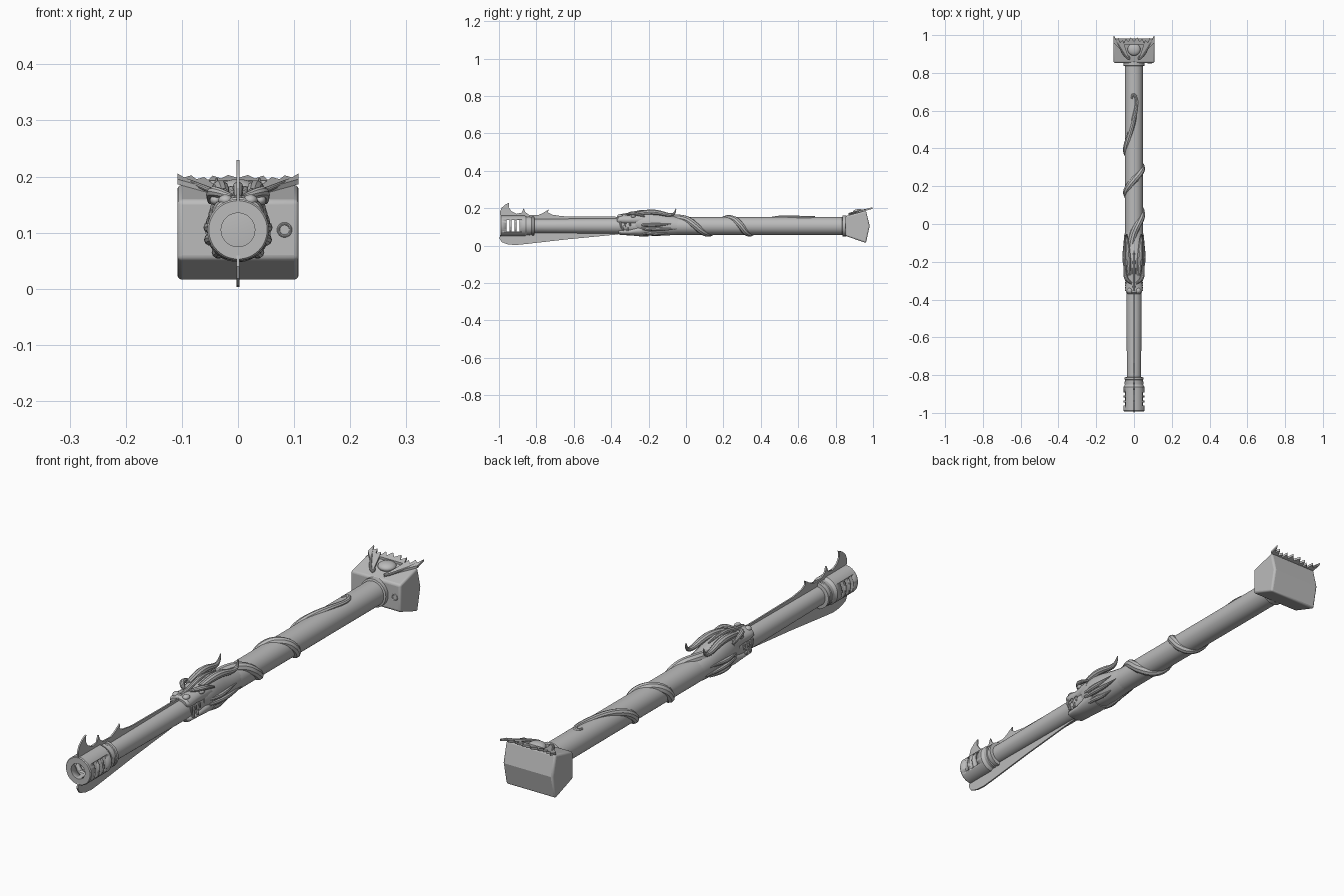
import bpy, bmesh, math
from mathutils import Vector

if "Cube" in bpy.data.objects:
    bpy.data.objects.remove(bpy.data.objects["Cube"])

C = 0.105  # height of the long axis
grey = bpy.data.materials.new("weathered grey")
grey.diffuse_color = (0.5, 0.5, 0.5, 1)
grey.use_nodes = True
grey.node_tree.nodes["Principled BSDF"].inputs["Base Color"].default_value = grey.diffuse_color


def finish(ob, angle=35):
    if not ob.data.materials:
        ob.data.materials.append(grey)
    bpy.ops.object.select_all(action='DESELECT')
    ob.select_set(True)
    bpy.context.view_layer.objects.active = ob
    bpy.ops.object.shade_smooth_by_angle(angle=math.radians(angle))
    return ob


def to_object(bm, name, angle=35):
    bmesh.ops.recalc_face_normals(bm, faces=bm.faces)
    me = bpy.data.meshes.new(name)
    bm.to_mesh(me)
    bm.free()
    ob = bpy.data.objects.new(name, me)
    bpy.context.collection.objects.link(ob)
    return finish(ob, angle)


def rings_to_object(name, rings, closed=False, angle=35):
    """Skin a row of equal vertex rings."""
    bm = bmesh.new()
    vs = [[bm.verts.new(p) for p in r] for r in rings]
    n = len(vs[0])
    for a, b in zip(vs, vs[1:] + (vs[:1] if closed else [])):
        for i in range(n):
            bm.faces.new((a[i], a[(i + 1) % n], b[(i + 1) % n], b[i]))
    if not closed:
        bm.faces.new(vs[0])
        bm.faces.new(vs[-1])
    return to_object(bm, name, angle)


def loft(name, sections, n=24, x=0, closed=False):
    """Sections are (y, centre z, half width, half height)."""
    rings = [[(x + rx * math.cos(2 * math.pi * i / n), y, z + rz * math.sin(2 * math.pi * i / n))
              for i in range(n)] for y, z, rx, rz in sections]
    return rings_to_object(name, rings, closed)


def lathe(name, profile, closed=False, n=48):
    return loft(name, [(y, C, r, r) for y, r in profile], n, closed=closed)


def plate(name, pts, thick, place):
    """Flat outline given thickness; place(u, v, t) returns the 3D point."""
    bm = bmesh.new()
    a = [bm.verts.new(place(u, v, -thick / 2)) for u, v in pts]
    b = [bm.verts.new(place(u, v, thick / 2)) for u, v in pts]
    bm.faces.new(a)
    bm.faces.new(b[::-1])
    for i in range(len(pts)):
        j = (i + 1) % len(pts)
        bm.faces.new((a[i], a[j], b[j], b[i]))
    return to_object(bm, name, 20)


def tube(name, pts, depth, radii):
    """Smooth tapering tube through points."""
    cu = bpy.data.curves.new(name, 'CURVE')
    cu.dimensions = '3D'
    cu.bevel_depth, cu.bevel_resolution, cu.use_fill_caps = depth, 3, True
    cu.resolution_u = 6
    sp = cu.splines.new('NURBS')
    sp.points.add(len(pts) - 1)
    for p, co, r in zip(sp.points, pts, radii):
        p.co, p.radius = (*co, 1), r
    sp.order_u, sp.use_endpoint_u = 3, True
    ob = bpy.data.objects.new(name, cu)
    bpy.context.collection.objects.link(ob)
    bpy.ops.object.select_all(action='DESELECT')
    ob.select_set(True)
    bpy.context.view_layer.objects.active = ob
    bpy.ops.object.convert(target='MESH')
    return finish(bpy.context.object)


def ball(name, loc, size):
    bm = bmesh.new()
    bmesh.ops.create_uvsphere(bm, u_segments=20, v_segments=12, radius=1)
    for v in bm.verts:
        v.co = Vector(loc) + Vector([a * b for a, b in zip(v.co, size)])
    return to_object(bm, name, 60)


# Shaft, barrel and hollow muzzle
lathe("main_shaft", [(-0.12, 0.047), (0.85, 0.048)])
lathe("shaft_collar", [(0.835, 0.047), (0.838, 0.055), (0.858, 0.055), (0.865, 0.05)])
lathe("barrel", [(-0.83, 0.037), (-0.37, 0.041), (-0.12, 0.041)])
lathe("barrel_collar", [(-0.852, 0.04), (-0.85, 0.049), (-0.835, 0.05), (-0.833, 0.047),
                        (-0.825, 0.047), (-0.823, 0.05), (-0.812, 0.05), (-0.81, 0.036)])
muzzle = lathe("muzzle", [(-0.992, 0.03), (-0.992, 0.052), (-0.988, 0.055), (-0.862, 0.055),
                          (-0.855, 0.05), (-0.845, 0.045), (-0.845, 0.03)], closed=True)

# Vent slots cut through the muzzle
bm = bmesh.new()
for y in (-0.953, -0.926, -0.899):
    box = bmesh.ops.create_cube(bm, size=1)["verts"]
    for v in box:
        v.co = (v.co.x * 0.3, y + v.co.y * 0.016, 0.107 + v.co.z * 0.062)
cutter = to_object(bm, "slot_cutter")
cutter.hide_render = True
cutter.hide_set(True)
cut = muzzle.modifiers.new("slots", 'BOOLEAN')
cut.object, cut.operation, cut.solver = cutter, 'DIFFERENCE', 'EXACT'

# Thin blades above and below the barrel
side = lambda y, z, t: (t, y, z)
plate("upper_fin", [(-0.99, 0.14), (-0.995, 0.18), (-0.985, 0.203), (-0.965, 0.22), (-0.945, 0.23),
                    (-0.948, 0.205), (-0.935, 0.185), (-0.905, 0.17), (-0.878, 0.176), (-0.868, 0.2),
                    (-0.86, 0.18), (-0.84, 0.165), (-0.79, 0.163), (-0.765, 0.174), (-0.735, 0.193),
                    (-0.738, 0.178), (-0.715, 0.165), (-0.66, 0.157), (-0.35, 0.154), (-0.35, 0.14)],
      0.006, side)
plate("lower_fin", [(-0.99, 0.066), (-0.998, 0.04), (-0.985, 0.018), (-0.95, 0.006), (-0.91, 0.003),
                    (-0.86, 0.008), (-0.65, 0.032), (-0.36, 0.06), (-0.36, 0.07)], 0.006, side)

# Hammer head with softened edges
block = plate("hammer_head", [(0.853, 0.052), (0.853, 0.158), (0.962, 0.187), (0.982, 0.105), (0.962, 0.014)],
              0.216, side)
bev = block.modifiers.new("soft_edges", 'BEVEL')
bev.width, bev.segments = 0.008, 3


# Ornament lying on the sloping top of the head
def slope(y):
    return 0.159 + (y - 0.853) * 0.27


top = lambda x, y, t: (x, y, slope(y) + 0.003 + t)
for s, tag in ((1, "right"), (-1, "left")):
    plate("corner_blade_" + tag,
          [(s * x, y) for x, y in ((0.025, 0.87), (0.055, 0.905), (0.108, 0.96), (0.108, 0.998),
                                  (0.096, 0.972), (0.083, 0.985), (0.074, 0.96), (0.06, 0.974), (0.05, 0.945))],
          0.009, top)
    tube("blade_ridge_" + tag, [(s * x, y, slope(y) + z) for x, y, z in
                                ((0.03, 0.89, 0.004), (0.022, 0.874, 0.006), (0.035, 0.873, 0.006),
                                 (0.07, 0.92, 0.007), (0.106, 0.995, 0.004))], 0.005, (0.8, 1, 1, 1, 0.2))
plate("back_crown", [(-0.055, 0.95), (-0.045, 0.983), (-0.03, 0.965), (-0.018, 0.988), (0, 0.968),
                     (0.018, 0.988), (0.03, 0.965), (0.045, 0.983), (0.055, 0.95)], 0.009, top)
ball("top_boss", (0, 0.925, slope(0.925)), (0.034, 0.034, 0.017))
bpy.ops.mesh.primitive_torus_add(major_radius=0.011, minor_radius=0.0025, major_segments=24, minor_segments=8,
                                 location=(0.083, 0.853, C), rotation=(math.pi / 2, 0, 0))
bpy.context.object.name = "side_ring"
finish(bpy.context.object)

# Serpent body: (distance along shaft, angle from top in degrees, thickness)
coil = [(-0.2, -30, 1.1), (-0.12, -25, 1.15), (-0.05, -5, 1.15), (0.0, 30, 1.1), (0.04, 75, 1.1),
        (0.08, 125, 1.1), (0.12, 185, 1.1), (0.15, 240, 1.1), (0.18, 295, 1.1), (0.22, 345, 1.1),
        (0.26, 395, 1.05), (0.29, 440, 1.05), (0.315, 490, 1.05), (0.34, 540, 1), (0.365, 595, 1),
        (0.4, 640, 1), (0.44, 672, 0.9), (0.5, 702, 0.8), (0.56, 722, 0.7), (0.62, 737, 0.6),
        (0.66, 740, 0.52), (0.685, 724, 0.48), (0.683, 707, 0.42), (0.663, 703, 0.3)]
tube("serpent_body", [((0.043 + 0.004 * (1.1 - r)) * math.sin(math.radians(a)), y,
                       C + (0.043 + 0.004 * (1.1 - r)) * math.cos(math.radians(a))) for y, a, r in coil],
     0.018, [r for _, _, r in coil])

# Dragon skull and jaws clasping the barrel
loft("skull", [(-0.27, 0.12, 0.044, 0.045), (-0.24, 0.12, 0.052, 0.06), (-0.2, 0.119, 0.054, 0.066),
               (-0.15, 0.114, 0.053, 0.062), (-0.09, 0.108, 0.05, 0.053), (-0.03, C, 0.046, 0.046)])
loft("upper_snout", [(-0.37, 0.137, 0.034, 0.016), (-0.362, 0.138, 0.042, 0.025), (-0.34, 0.138, 0.046, 0.029),
                     (-0.31, 0.137, 0.043, 0.027), (-0.27, 0.14, 0.047, 0.036), (-0.23, 0.14, 0.05, 0.04)])
loft("lower_jaw", [(-0.362, 0.075, 0.03, 0.012), (-0.35, 0.073, 0.04, 0.017), (-0.3, 0.073, 0.042, 0.018),
                   (-0.25, 0.08, 0.048, 0.03), (-0.2, 0.09, 0.05, 0.04)])
tube("nose_ridge", [(0, -0.355, 0.162), (0, -0.32, 0.164), (0, -0.28, 0.174), (0, -0.22, 0.186), (0, -0.14, 0.176)],
     0.009, (0.7, 1, 1, 1.1, 0.3))

# Mirrored facial parts
for s, tag in ((1, "right"), (-1, "left")):
    ball("nostril_" + tag, (s * 0.022, -0.352, 0.158), (0.013, 0.015, 0.01))
    ball("eye_" + tag, (s * 0.04, -0.282, 0.158), (0.01, 0.013, 0.009))
    tube("brow_" + tag, [(s * x, y, z) for x, y, z in
                         ((0.012, -0.315, 0.165), (0.036, -0.3, 0.173), (0.05, -0.265, 0.172), (0.05, -0.22, 0.155))],
         0.01, (0.5, 1, 1, 0.4))
    tube("horn_" + tag, [(s * x, y, z) for x, y, z in
                         ((0.026, -0.27, 0.168), (0.03, -0.21, 0.18), (0.034, -0.15, 0.178),
                          (0.038, -0.09, 0.162), (0.04, -0.058, 0.17), (0.038, -0.054, 0.197))],
         0.014, (0.8, 1.1, 1, 0.75, 0.45, 0.15))
    # Swept mane spikes along the cheeks
    for i, (y0, z0, y1, z1) in enumerate(((-0.25, 0.135, -0.12, 0.142), (-0.24, 0.112, -0.08, 0.116),
                                          (-0.24, 0.092, -0.05, 0.09), (-0.24, 0.07, -0.1, 0.066))):
        r = lambda z, k: s * (k + math.sqrt(max(0, 0.05 ** 2 - (z - C) ** 2)))
        tube(f"mane_{tag}_{i}", [(r(z0, -0.006), y0, z0), (r(z0, 0.003), y0 * 0.7 + y1 * 0.3, z0 - 0.004),
                                 (r(z1, 0.0), y0 * 0.3 + y1 * 0.7, z1 - 0.004), (r(z1, 0.002), y1, z1)],
             0.012, (0.7, 1, 0.7, 0.1))
    # Teeth
    for i, (y, zr, zt) in enumerate(((-0.35, 0.125, 0.09), (-0.325, 0.12, 0.1), (-0.3, 0.12, 0.1),
                                     (-0.338, 0.08, 0.108), (-0.312, 0.08, 0.1))):
        tube(f"tooth_{tag}_{i}", [(s * 0.042, y, zr), (s * 0.045, y, (zr + zt) / 2), (s * 0.043, y + 0.004, zt)],
             0.006, (1, 0.8, 0.1))
